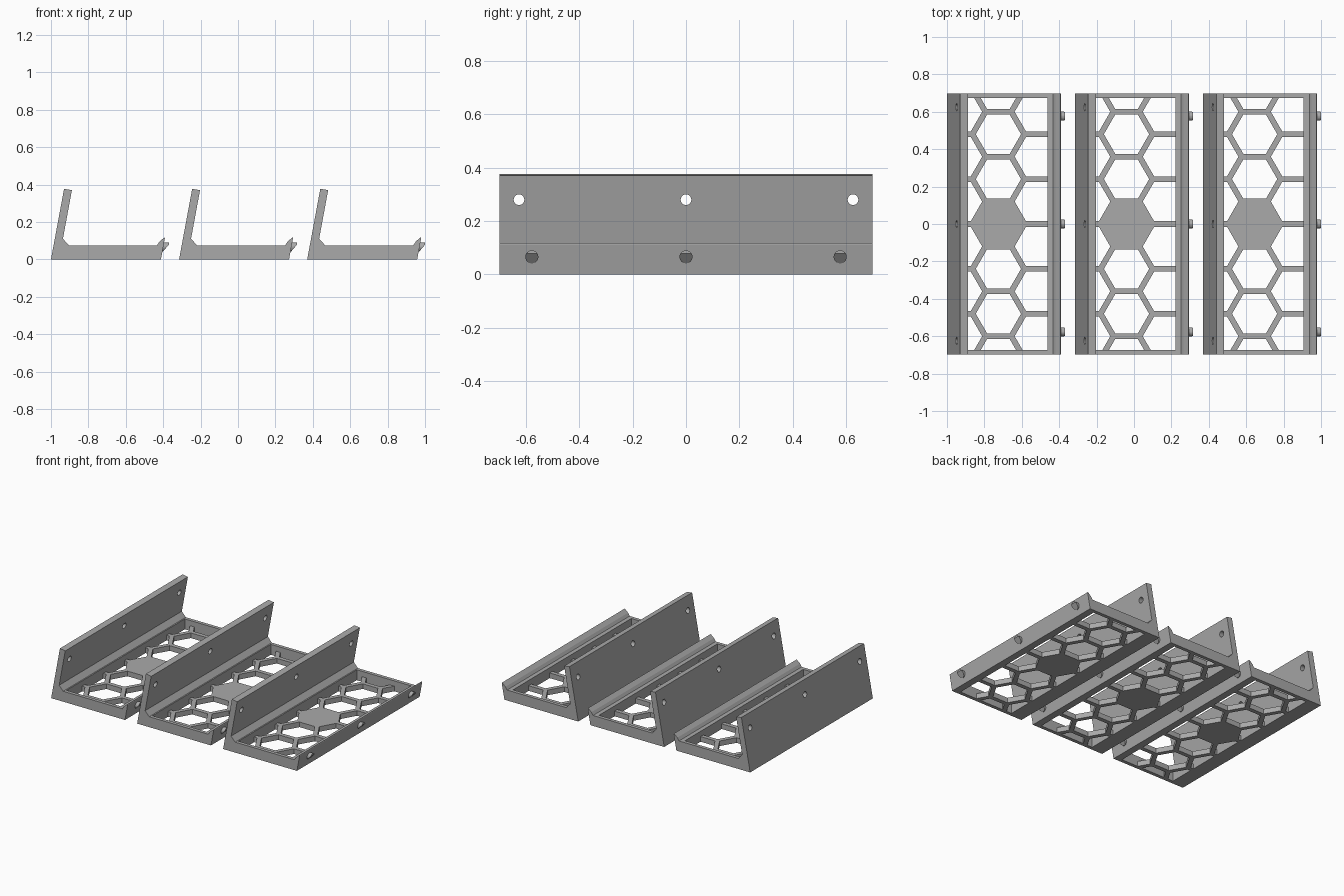
import bpy, bmesh, math
from mathutils import Matrix, Vector

if "Cube" in bpy.data.objects:
    bpy.data.objects.remove(bpy.data.objects["Cube"])

HALF = 0.698          # half depth of a bracket along y
PITCH = 0.24          # honeycomb spacing
HEX_R = 0.121         # honeycomb opening radius
X0, X1, Y1 = 0.105, 0.537, 0.673   # inside of the floor frame
LATTICE = 0.037       # lattice thickness

grey = bpy.data.materials.new("grey plastic")
grey.diffuse_color = (0.40, 0.40, 0.40, 1)
grey.use_nodes = True
grey.node_tree.nodes["Principled BSDF"].inputs["Base Color"].default_value = grey.diffuse_color


def make_object(name, bm, helper=False):
    bmesh.ops.recalc_face_normals(bm, faces=bm.faces)
    mesh = bpy.data.meshes.new(name)
    bm.to_mesh(mesh)
    bm.free()
    mesh.materials.append(grey)
    ob = bpy.data.objects.new(name, mesh)
    bpy.context.collection.objects.link(ob)
    ob.hide_render = helper
    return ob


def add_box(bm, x0, x1, y0, y1, z0, z1):
    m = Matrix.Translation(((x0 + x1) / 2, (y0 + y1) / 2, (z0 + z1) / 2))
    m = m @ Matrix.Diagonal((x1 - x0, y1 - y0, z1 - z0, 1))
    bmesh.ops.create_cube(bm, size=1, matrix=m)


def add_rod(bm, x0, x1, y, z, r, sides=24):
    m = Matrix.Translation(((x0 + x1) / 2, y, z)) @ Matrix.Rotation(math.pi / 2, 4, 'Y')
    bmesh.ops.create_cone(bm, cap_ends=True, segments=sides, radius1=r, radius2=r,
                          depth=x1 - x0, matrix=m)


def apply_boolean(ob, cutter, operation):
    mod = ob.modifiers.new("cut", 'BOOLEAN')
    mod.operation, mod.object, mod.solver = operation, cutter, 'EXACT'
    bpy.context.view_layer.objects.active = ob
    bpy.ops.object.modifier_apply(modifier=mod.name)
    bpy.data.objects.remove(cutter)


# leaning wall, floor and lip as one swept profile
profile = [(0, 0), (0.07, 0.377), (0.112, 0.37), (0.064, 0.11), (0.096, 0.075),
           (0.567, 0.075), (0.58, 0.095), (0.607, 0.118), (0.609, 0.112), (0.588, 0)]
bm = bmesh.new()
face = bm.faces.new([bm.verts.new((x, -HALF, z)) for x, z in profile])
ext = bmesh.ops.extrude_face_region(bm, geom=[face])
bmesh.ops.translate(bm, vec=(0, 2 * HALF, 0),
                    verts=[v for v in ext['geom'] if isinstance(v, bmesh.types.BMVert)])
bracket = make_object("bracket", bm)

# pocket that leaves a frame around the lattice
bm = bmesh.new()
add_box(bm, X0, X1, -Y1, Y1, LATTICE, 0.09)
apply_boolean(bracket, make_object("pocket_cutter", bm, True), 'DIFFERENCE')

# honeycomb openings, clipped to the frame; the middle cell stays solid
bm = bmesh.new()
for col in (-1, 0, 1):
    for row in range(-3, 4):
        if col == 0 and row == 0:
            continue
        y = (row + 0.5 * abs(col)) * PITCH
        if abs(y) > 0.75:
            continue
        m = Matrix.Translation((0.275 + col * PITCH * 0.866, y, 0.02))
        bmesh.ops.create_cone(bm, cap_ends=True, segments=6, radius1=HEX_R,
                              radius2=HEX_R, depth=0.1,
                              matrix=m @ Matrix.Rotation(math.pi / 6, 4, 'Z'))
# turn each cell so that a corner points along x
xs = [v.co.x - 0.275 for v in bm.verts]
if max(xs) < 0.208 + HEX_R - 0.005:
    for col in (-1, 0, 1):
        cx = 0.275 + col * PITCH * 0.866
        for row in range(-3, 4):
            c = Vector((cx, (row + 0.5 * abs(col)) * PITCH, 0))
            cell = [v for v in bm.verts if (v.co.xy - c.xy).length < HEX_R + 0.003]
            bmesh.ops.rotate(bm, verts=cell, cent=c,
                             matrix=Matrix.Rotation(math.pi / 6, 3, 'Z'))
hexes = make_object("cell_cutter", bm, True)
bm = bmesh.new()
add_box(bm, X0, X1, -Y1, Y1, -0.02, 0.06)
apply_boolean(hexes, make_object("frame_cutter", bm, True), 'INTERSECT')
apply_boolean(bracket, hexes, 'DIFFERENCE')

# screw holes through the wall
bm = bmesh.new()
for y in (-0.625, 0, 0.625):
    add_rod(bm, -0.1, 0.2, y, 0.28, 0.02)
apply_boolean(bracket, make_object("hole_cutter", bm, True), 'DIFFERENCE')

# pegs on the outside of the lip, with the underside cut at a slant
bm = bmesh.new()
for y in (-0.577, 0, 0.577):
    add_rod(bm, 0.585, 0.63, y, 0.066, 0.0245)
cut = bmesh.ops.bisect_plane(bm, geom=bm.verts[:] + bm.edges[:] + bm.faces[:],
                             plane_co=(0.63, 0, 0.078), plane_no=(0.76, 0, -0.65),
                             clear_outer=True)
bmesh.ops.holes_fill(bm, edges=[e for e in bm.edges if e.is_boundary], sides=0)
pegs = make_object("pegs", bm)

# three brackets side by side
for i in range(3):
    for part in (bracket, pegs):
        ob = part
        if i:
            ob = part.copy()
            bpy.context.collection.objects.link(ob)
        ob.location.x = -1 + 0.685 * i
